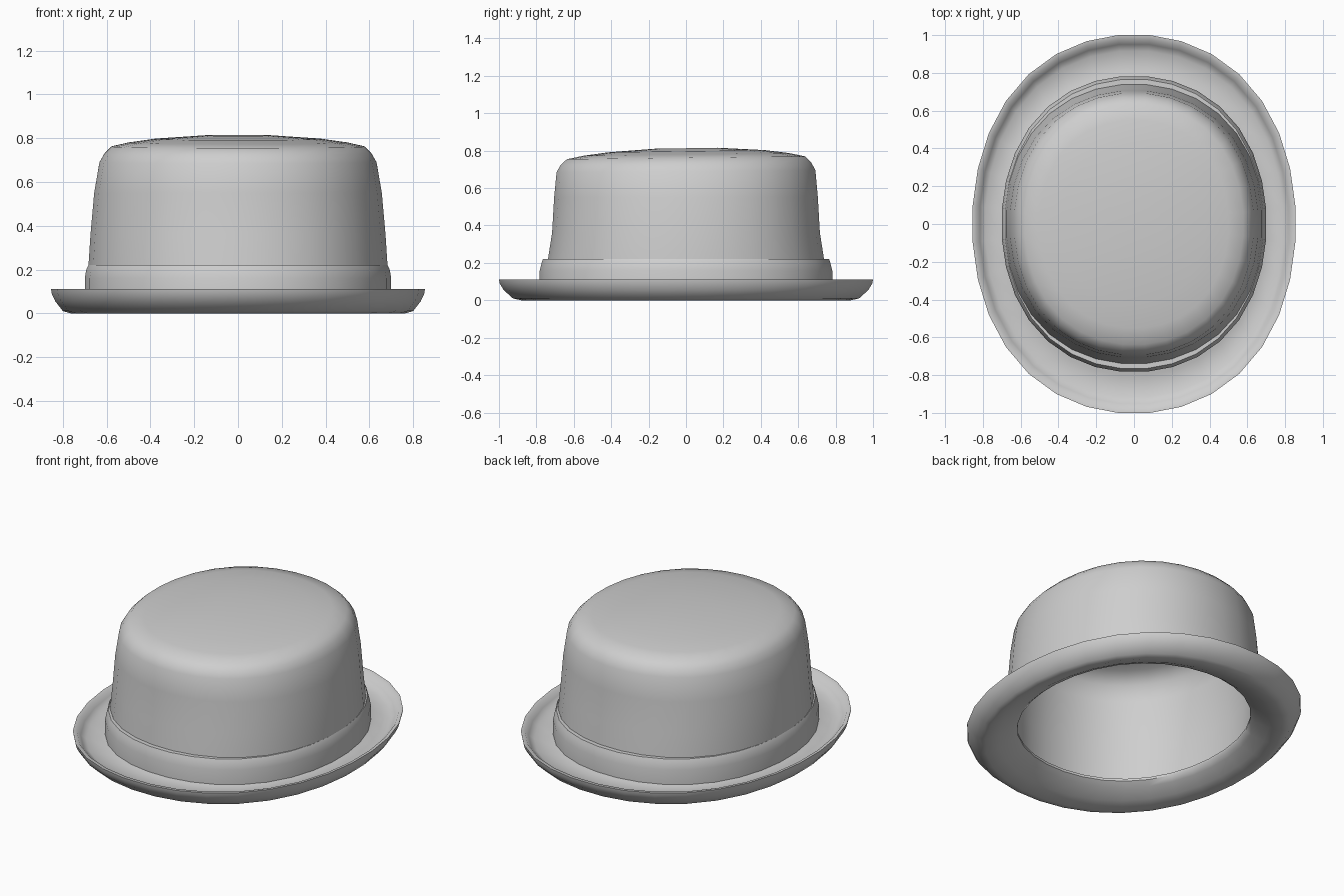
import bpy, bmesh, math

if "Cube" in bpy.data.objects:
    bpy.data.objects.remove(bpy.data.objects["Cube"])

SEGMENTS = 32

felt = bpy.data.materials.new("grey felt")
felt.diffuse_color = (0.62, 0.62, 0.62, 1)
felt.use_nodes = True
felt.node_tree.nodes["Principled BSDF"].inputs["Base Color"].default_value = felt.diffuse_color


def loft(name, rings, closed=False, tilt=0.0):
    """Skin oval rings (x radius, y radius, z); closed joins last to first, else ends are capped."""
    bm = bmesh.new()
    loops = []
    for rx, ry, z in rings:
        loop = []
        for k in range(SEGMENTS):
            a = 2 * math.pi * (k + 0.5) / SEGMENTS
            # oval is slightly fuller on the diagonals
            full = 1.004 + 0.024 * math.sin(2 * a) ** 2
            x, y = rx * full * math.cos(a), ry * full * math.sin(a)
            # upper part leans slightly up towards the back
            lift = tilt * y * max(0.0, (z - 0.6) / 0.2)
            loop.append(bm.verts.new((x, y, z + lift)))
        loops.append(loop)
    count = len(loops)
    for i in range(count if closed else count - 1):
        a, b = loops[i], loops[(i + 1) % count]
        for k in range(SEGMENTS):
            n = (k + 1) % SEGMENTS
            bm.faces.new((a[k], a[n], b[n], b[k]))
    if not closed:
        bm.faces.new(loops[0])
        bm.faces.new(loops[-1])
    bmesh.ops.recalc_face_normals(bm, faces=bm.faces)
    mesh = bpy.data.meshes.new(name)
    bm.to_mesh(mesh)
    bm.free()
    mesh.materials.append(felt)
    obj = bpy.data.objects.new(name, mesh)
    bpy.context.collection.objects.link(obj)
    bpy.ops.object.select_all(action='DESELECT')
    obj.select_set(True)
    bpy.context.view_layer.objects.active = obj
    bpy.ops.object.shade_smooth_by_angle(angle=math.radians(50))
    return obj


# Crown: lining from its top down to the opening, then the outside up to the top
loft("crown", [
    (0.15, 0.17, 0.795), (0.38, 0.42, 0.782), (0.53, 0.59, 0.757),
    (0.60, 0.665, 0.70), (0.62, 0.68, 0.60), (0.645, 0.70, 0.30), (0.63, 0.70, 0.09),
    (0.685, 0.745, 0.07), (0.683, 0.738, 0.22), (0.674, 0.716, 0.36),
    (0.657, 0.705, 0.55), (0.633, 0.692, 0.69), (0.61, 0.67, 0.73),
    (0.578, 0.637, 0.762), (0.50, 0.55, 0.78), (0.38, 0.42, 0.797), (0.15, 0.17, 0.813),
], tilt=0.015)

# Ribbon band around the base of the crown
loft("band", [
    (0.67, 0.735, 0.06), (0.70, 0.782, 0.06), (0.70, 0.782, 0.16),
    (0.693, 0.772, 0.20), (0.683, 0.765, 0.22), (0.67, 0.73, 0.22),
], closed=True)

# Dished brim: arched up at the opening, with an upturned edge
loft("brim", [
    (0.607, 0.682, 0.085), (0.635, 0.715, 0.06), (0.70, 0.80, 0.022),
    (0.765, 0.88, 0.0), (0.80, 0.925, 0.01), (0.835, 0.975, 0.055),
    (0.851, 0.996, 0.09), (0.854, 1.0, 0.11), (0.835, 0.975, 0.108),
    (0.815, 0.95, 0.08), (0.785, 0.915, 0.055), (0.70, 0.80, 0.065),
    (0.607, 0.682, 0.10),
], closed=True)
